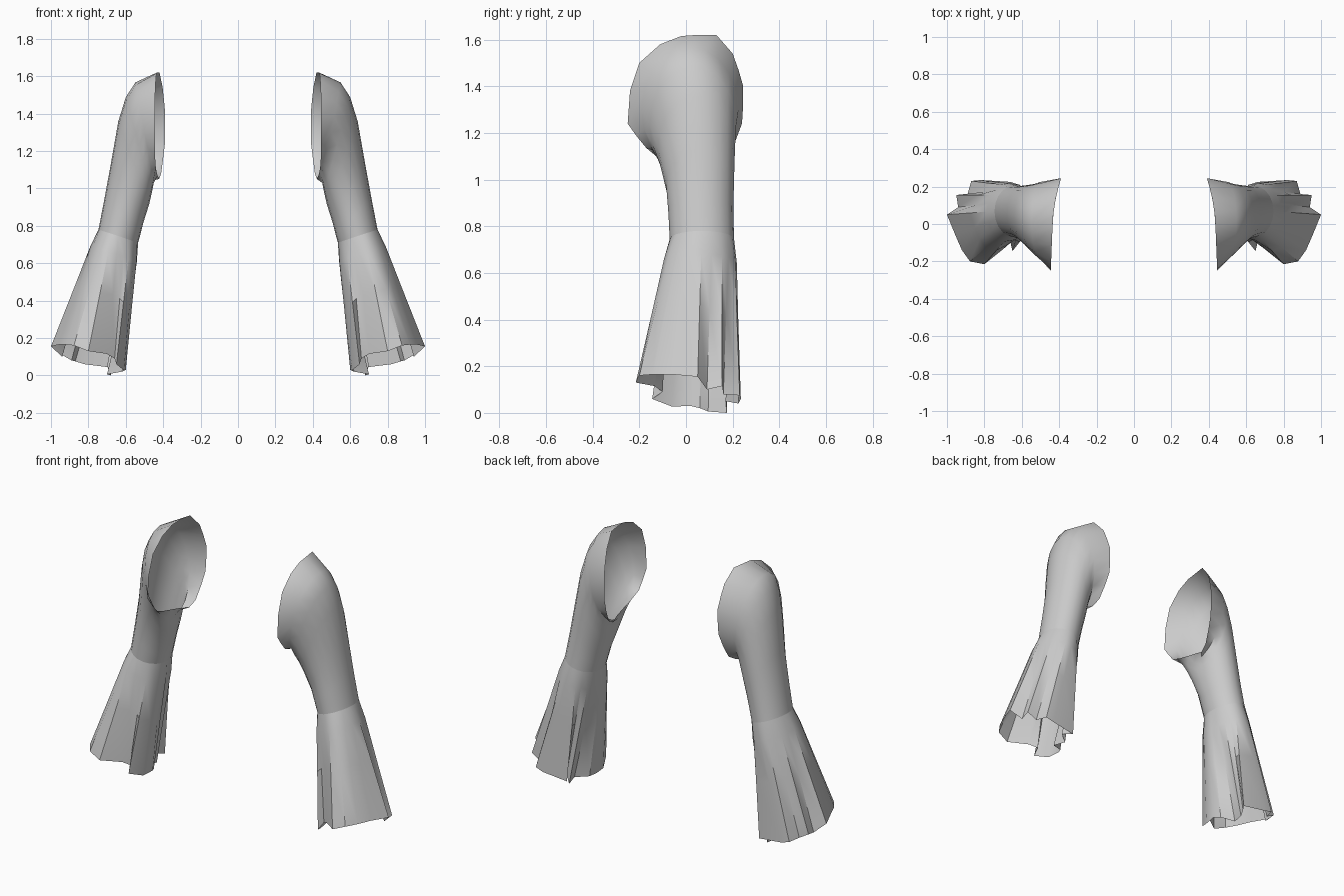
import bpy
import math
from mathutils import Vector

SIDES = 20  # points around every ring

cube = bpy.data.objects.get("Cube")
if cube:
    bpy.data.objects.remove(cube)

# Single cloth colour
cloth = bpy.data.materials.new("grey_cloth")
cloth.use_nodes = True
colour = (0.6, 0.6, 0.6, 1)
cloth.diffuse_color = colour
cloth.node_tree.nodes["Principled BSDF"].inputs["Base Color"].default_value = colour


def ellipse_ring(outer, inner, front, back):
    """Tilted ellipse from its outer and inner (x, z) ends and its front and back y."""
    top = Vector((outer[0], 0, outer[1]))
    low = Vector((inner[0], 0, inner[1]))
    centre = (top + low) / 2 + Vector((0, (front + back) / 2, 0))
    reach = (top - low) / 2
    depth = Vector((0, (front - back) / 2, 0))
    angles = [math.tau * i / SIDES for i in range(SIDES)]
    return [centre + reach * math.cos(a) + depth * math.sin(a) for a in angles]


def loft(name, rings, side, sharp_angle):
    """Open tube through the rings, placed on the left (1) or right (-1)."""
    verts = [(p.x * side, p.y, p.z) for ring in rings for p in ring]
    faces = []
    for r in range(len(rings) - 1):
        for i in range(SIDES):
            j = (i + 1) % SIDES
            a, b = r * SIDES, (r + 1) * SIDES
            face = (a + i, a + j, b + j, b + i)
            faces.append(face if side < 0 else face[::-1])
    mesh = bpy.data.meshes.new(name)
    mesh.from_pydata(verts, [], faces)
    mesh.materials.append(cloth)
    obj = bpy.data.objects.new(name, mesh)
    bpy.context.collection.objects.link(obj)
    bpy.ops.object.select_all(action="DESELECT")
    obj.select_set(True)
    bpy.context.view_layer.objects.active = obj
    bpy.ops.object.shade_smooth_by_angle(angle=math.radians(sharp_angle))
    return obj


# Armhole outline as (y, z): top, front, bottom, back
armhole_outline = [
    (.05, 1.62), (-.02, 1.615), (-.11, 1.58), (-.2, 1.5), (-.24, 1.38),
    (-.25, 1.24), (-.215, 1.19), (-.17, 1.135), (-.1, 1.11), (-.02, 1.09),
    (.06, 1.07), (.12, 1.05), (.17, 1.08), (.21, 1.16), (.24, 1.24),
    (.245, 1.32), (.245, 1.4), (.225, 1.47), (.2, 1.54), (.13, 1.62),
]
armhole = [Vector((.435 - .04 * y - .6 * max(y, 0) ** 2, y, z)) for y, z in armhole_outline]

# Shoulder cap down to the elbow seam
seam = ellipse_ring((.746, .78), (.534, .71), -.07, .206)
upper_rings = [
    armhole,
    ellipse_ring((.548, 1.567), (.45, 1.03), -.19, .225),
    ellipse_ring((.6, 1.487), (.46, .98), -.155, .215),
    ellipse_ring((.64, 1.358), (.475, .915), -.12, .21),
    ellipse_ring((.68, 1.13), (.505, .82), -.085, .205),
    ellipse_ring((.715, .94), (.52, .76), -.075, .203),
    seam,
]

# Pleated hem: outer edge, front, inner edge, back
hem = [Vector(p) for p in (
    (1, .05, .155), (.955, -.06, .165), (.92, -.14, .165), (.877, -.2, .16),
    (.8, -.215, .13), (.7, -.135, .115), (.66, -.1, .09), (.65, -.145, .06),
    (.61, -.06, .027), (.6, .02, .03), (.62, .06, .02), (.7, .095, .006),
    (.68, .175, 0), (.7, .17, .05), (.66, .225, .04), (.82, .235, .06),
    (.87, .23, .075), (.89, .16, .08), (.95, .155, .115), (.94, .09, .1),
)]


def flare_ring(amount, swell):
    """Ring part of the way from seam to hem, swollen about its centre."""
    ring = [s.lerp(h, amount) for s, h in zip(seam, hem)]
    centre = sum(ring, Vector()) / SIDES
    return [centre + (p - centre) * swell for p in ring]


cuff_rings = [seam, flare_ring(.15, 1.05), flare_ring(.5, 1.02), hem]

for side, label in ((1, "left"), (-1, "right")):
    loft(label + "_upper_sleeve", upper_rings, side, 60)
    loft(label + "_flared_cuff", cuff_rings, side, 35)
